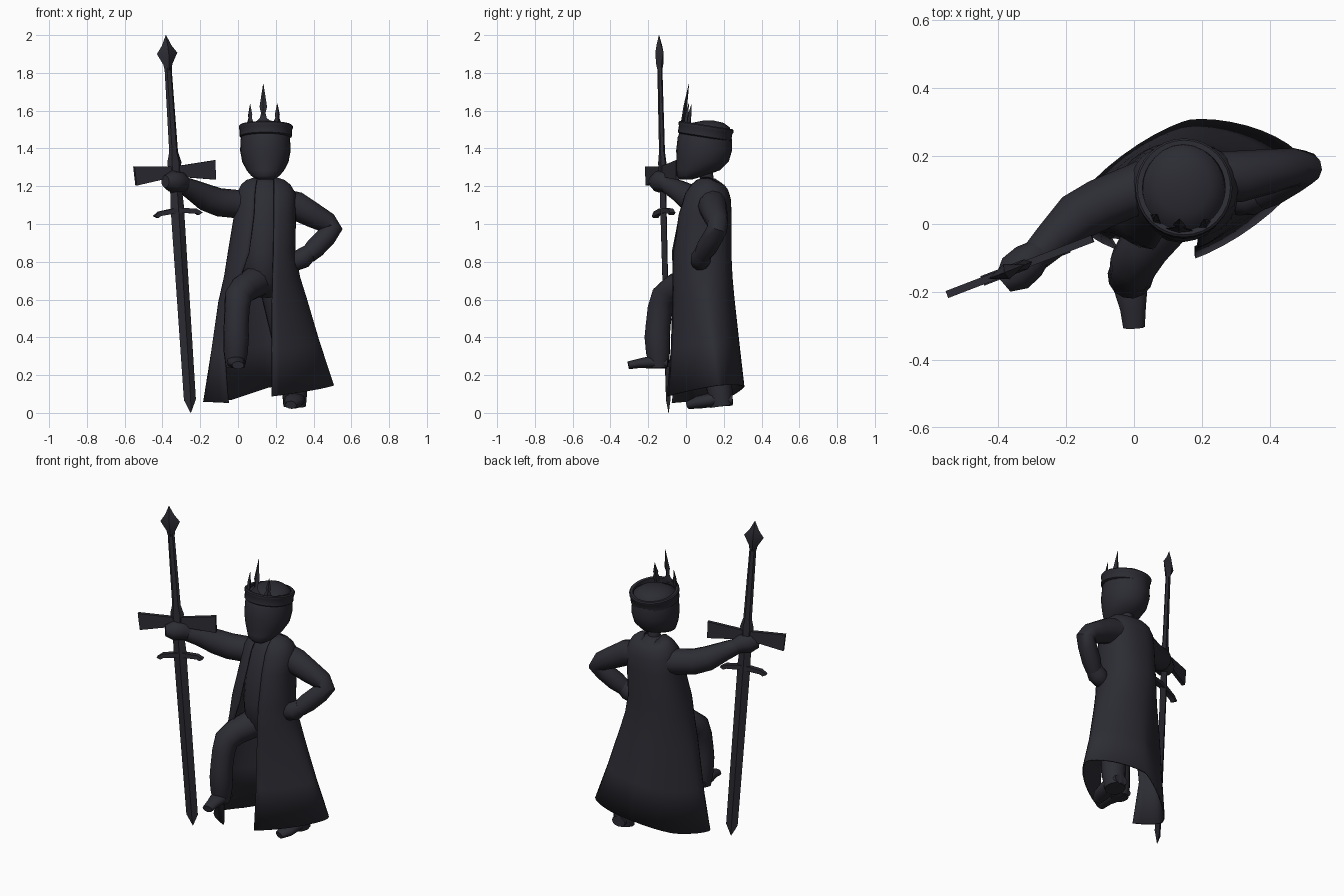
import bpy, math
from mathutils import Vector, Matrix

dark = bpy.data.materials.new("dark_metal")
dark.diffuse_color = (0.025, 0.025, 0.034, 1)


def skin(name, rings, closed=True, loop=False, mat=None, angle=35):
    """Bridge a list of equally long point rings into one mesh."""
    n, m = len(rings[0]), len(rings)
    verts = [Vector(p) for r in rings for p in r]
    if mat:
        verts = [mat @ v for v in verts]
    faces = []
    for i in range(m if loop else m - 1):
        j = (i + 1) % m
        for k in range(n if closed else n - 1):
            l = (k + 1) % n
            faces.append((i * n + k, i * n + l, j * n + l, j * n + k))
    if closed and not loop:
        faces.append(tuple(reversed(range(n))))
        faces.append(tuple(range((m - 1) * n, m * n)))
    me = bpy.data.meshes.new(name)
    me.from_pydata(verts, [], faces)
    me.validate()
    me.shade_smooth()
    me.set_sharp_from_angle(angle=math.radians(angle))
    me.materials.append(dark)
    ob = bpy.data.objects.new(name, me)
    bpy.context.collection.objects.link(ob)
    return ob


def loft(name, rows, n=20, **kw):
    """Rows of (cx, cy, z, half width, half depth)."""
    ts = [2 * math.pi * k / n for k in range(n)]
    return skin(name, [[(cx + a * math.cos(t), cy + b * math.sin(t), z) for t in ts]
                       for cx, cy, z, a, b in rows], **kw)


def tube(name, pts, n=12, flat=1.0):
    """Round limb through (x, y, z, radius) points."""
    P = [Vector(p[:3]) for p in pts]
    q, d, rings = None, None, []
    for i, p in enumerate(P):
        nd = (P[min(i + 1, len(P) - 1)] - P[max(i - 1, 0)]).normalized()
        q = nd.to_track_quat('Z', 'Y') if q is None else d.rotation_difference(nd) @ q
        d = nd
        r = pts[i][3]
        rings.append([p + q @ Vector((r * math.cos(t), r * flat * math.sin(t), 0))
                      for t in (2 * math.pi * k / n for k in range(n))])
    return skin(name, rings, angle=50)


def plate(name, outline, thick, mat):
    """Flat cut-out in the local xz plane."""
    return skin(name, [[(u, s * thick / 2, w) for u, w in outline] for s in (-1, 1)], mat=mat)


# head and neck
loft("head", [(.145, .00, 1.235, .042, .03), (.145, .025, 1.255, .075, .075),
              (.145, .065, 1.285, .10, .115), (.145, .088, 1.33, .123, .138),
              (.145, .096, 1.39, .134, .148), (.145, .099, 1.46, .13, .143),
              (.145, .105, 1.51, .118, .128), (.145, .115, 1.535, .08, .085),
              (.145, .12, 1.547, .03, .03)], n=24, angle=50)
loft("neck", [(.145, .11, 1.18, .045, .045), (.145, .11, 1.24, .036, .036), (.145, .1, 1.3, .04, .04)])

# crown band and three prongs, tipped backwards
crown = Matrix.Translation((.147, .102, 1.488)) @ Matrix.Rotation(math.radians(-9), 4, 'X')
loft("crown_band", [(0, 0, z, r, r * 1.03) for r, z in
                    ((.13, -.03), (.139, -.024), (.139, .012), (.143, .018), (.143, .03),
                     (.137, .036), (.122, .034), (.12, -.03))], n=32, loop=True, mat=crown)
small = ((.016, .01), (.02, .04), (.012, .06), (.015, .075), (.001, .135))
for name, deg, prof in (
        ("crown_prong_centre", -6, ((.05, .02), (.045, .03), (.018, .055), (.012, .08), (.02, .115), (.001, .237))),
        ("crown_prong_left", 29, small), ("crown_prong_right", -41, small)):
    m = crown @ Matrix.Rotation(math.radians(deg), 4, 'Z') @ Matrix.Translation((0, -.126, 0))
    loft(name, [(0, 0, z, a, min(a, .01)) for a, z in prof], n=4, mat=m)

# torso
loft("torso", [(.14, .10, .61, .06, .07), (.13, .085, .69, .105, .13), (.135, .08, .85, .12, .135),
               (.143, .10, 1.05, .13, .13), (.148, .12, 1.16, .12, .105), (.145, .122, 1.215, .085, .07),
               (.145, .115, 1.24, .04, .04)], angle=50)

# long open coat: z, cx, cy, half width, half depth, skew, left and right opening x, roundness
coat_rows = [(1.245, .145, .12, .055, .042, 0, .10, .19, 1), (1.23, .145, .125, .10, .075, 0, .10, .19, 1),
             (1.205, .147, .122, .128, .097, 0, .095, .19, .9),
             (1.16, .15, .115, .153, .118, 0, .09, .19, .85), (1.05, .143, .10, .16, .138, 0, .085, .19, .85),
             (.85, .125, .08, .175, .156, .01, .06, .187, .9), (.72, .127, .08, .198, .161, .02, .015, .183, 1),
             (.6, .13, .085, .23, .166, .03, -.04, .18, 1.1), (.35, .145, .095, .285, .182, .05, -.07, .18, 1.25),
             (.11, .162, .1, .343, .203, .07, -.05, .18, 1.35)]
N = 36


def spow(v, p):
    return math.copysign(abs(v) ** p, v)


rings = []
for z, cx, cy, a, b, sk, xl, xr, p in coat_rows:
    t0 = -math.acos(spow((xr - cx) / a, 1 / p))
    t1 = 2 * math.pi - math.acos(spow((xl - cx) / a, 1 / p))
    hem = max(0, min(1, (.72 - z) / .61))
    slope = .025 if z > 1.1 else 0
    ring = []
    for k in range(N + 1):
        t = t0 + (t1 - t0) * k / N
        c, s = spow(math.cos(t), p), spow(math.sin(t), p)
        drop = .035 * c if c > 0 else -.052 * min(1, -1.6 * c)
        ring.append((cx + a * c, cy + b * s + sk * c,
                     z + hem * (drop + .025 * s * (1 + min(c, 0))) - slope * max(0, s)))
    rings.append(ring)
coat = skin("coat", rings, closed=False, angle=60)
sol = coat.modifiers.new("thickness", 'SOLIDIFY')
sol.thickness, sol.offset = .008, 0

# raised front leg and boot
tube("front_leg", [(.13, .07, .71, .085), (.085, .005, .69, .083), (.03, -.065, .655, .076),
                   (.0, -.115, .615, .072), (-.005, -.137, .55, .067), (-.01, -.148, .46, .066),
                   (-.01, -.152, .40, .068), (-.012, -.148, .32, .064), (-.015, -.143, .24, .05)], n=14)
tube("front_boot", [(-.015, -.10, .265, .046), (-.01, -.19, .268, .05),
                    (-.003, -.25, .262, .038), (0, -.305, .252, .032)], flat=.65)

# standing leg and boot
tube("standing_leg", [(.19, .11, .72, .09), (.24, .13, .45, .075), (.29, .165, .22, .072),
                      (.30, .178, .12, .068), (.30, .19, .035, .06)])
tube("standing_boot", [(.30, .245, .07, .045), (.30, .14, .07, .055), (.295, .06, .055, .048),
                       (.28, .01, .042, .03)], flat=.7)

# bent arm with the hand on the hip
tube("hip_arm", [(.24, .14, 1.11, .075), (.31, .14, 1.095, .076), (.40, .155, 1.045, .066),
                 (.475, .168, 1.005, .056), (.50, .165, .975, .054), (.47, .145, .935, .054),
                 (.41, .11, .875, .055), (.37, .085, .835, .046)])
tube("hip_hand", [(.38, .09, .85, .045), (.345, .08, .82, .055), (.30, .075, .80, .05), (.27, .075, .79, .025)])

# outstretched arm and fist
tube("sword_arm", [(.09, .13, 1.10, .085), (.0, .10, 1.105, .075), (-.10, .058, 1.115, .075),
                   (-.17, .02, 1.14, .072), (-.24, -.045, 1.18, .056), (-.29, -.095, 1.205, .046)])
tube("sword_fist", [(-.275, -.08, 1.20, .04), (-.31, -.11, 1.222, .056),
                    (-.35, -.145, 1.225, .058), (-.385, -.175, 1.225, .032)])

# sword frame: local x along the guard, local z from tip to pommel
tip, top = Vector((-.25, -.092, 0)), Vector((-.382, -.143, 2.005))
W = (top - tip).normalized()
V = W.cross(Vector((math.cos(math.radians(21)), math.sin(math.radians(21)), 0))).normalized()
U = V.cross(W)
sword = Matrix.Translation(tip) @ Matrix((U, V, W)).transposed().to_4x4()
loft("sword_blade", [(0, 0, z, a, b) for z, a, b in
                     ((.0, .001, .001), (.07, .034, .012), (1.1, .038, .018), (1.25, .03, .018))],
     n=4, mat=sword)
loft("sword_handle", [(0, 0, z, a, b) for z, a, b in
                      ((1.24, .03, .018), (1.33, .04, .018), (1.385, .025, .014), (1.84, .02, .012))],
     n=6, mat=sword)
loft("sword_pommel", [(0, 0, z, a, b) for z, a, b in
                      ((1.82, .02, .014), (1.85, .026, .02), (1.908, .058, .024),
                       (1.95, .027, .016), (2.005, .001, .001))], n=4, mat=sword)
right = [(.03, 1.25), (.225, 1.222), (.23, 1.325), (.03, 1.31)]
plate("sword_guard", right + [(-u, w) for u, w in reversed(right)], .022, sword)
right = [(.03, 1.058), (.10, 1.052), (.115, 1.042), (.137, 1.054), (.105, 1.076), (.03, 1.086)]
plate("sword_lower_guard", right + [(-u, w) for u, w in reversed(right)], .03, sword)
